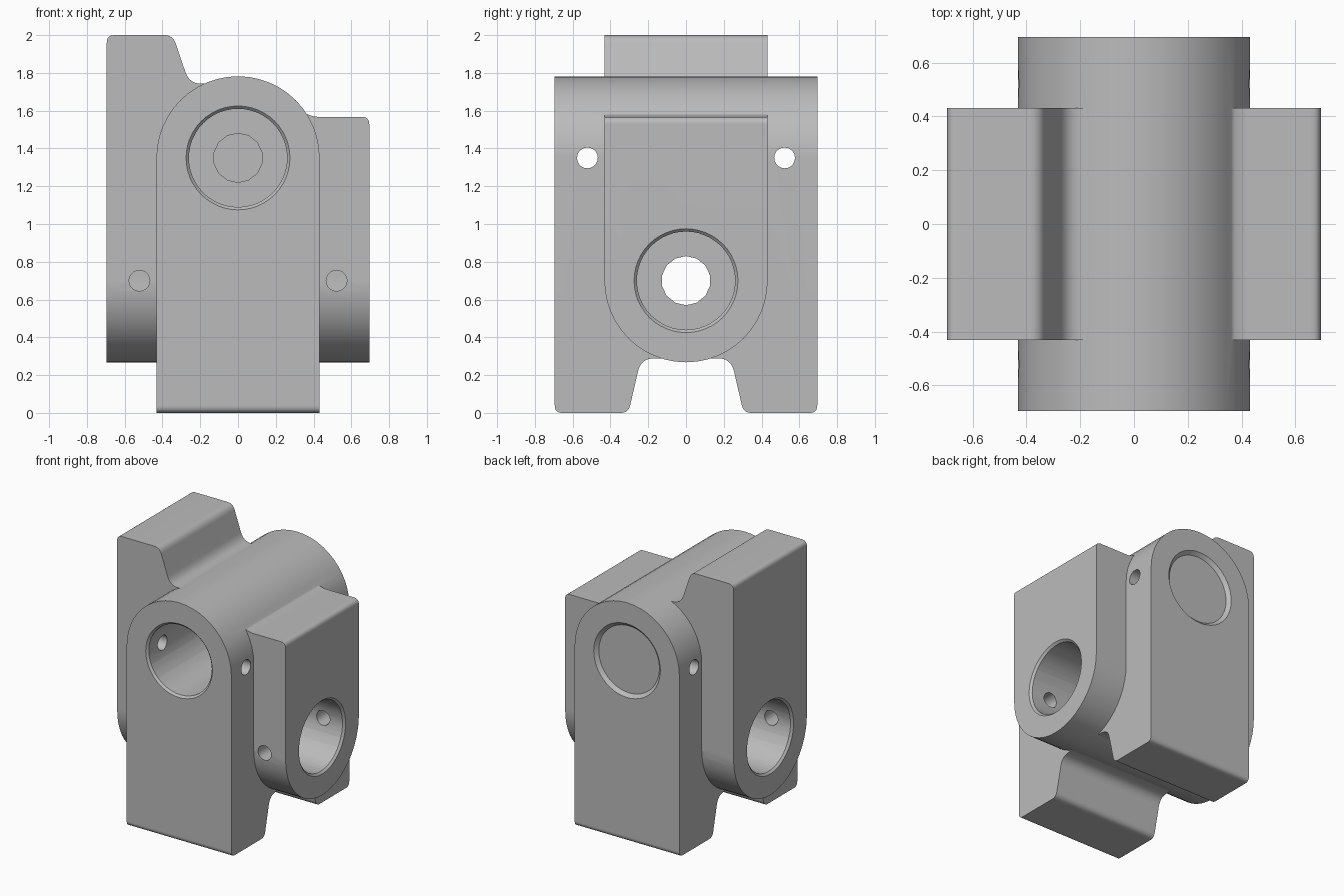
import bpy, bmesh, math
from mathutils import Matrix, Vector

cube = bpy.data.objects.get("Cube")
if cube:
    bpy.data.objects.remove(cube, do_unlink=True)

W, E = 0.432, 0.695          # half width and half length of each body
Z_TOP, Z_LOW = 1.35, 0.70    # heights of the two bore axes

grey = bpy.data.materials.new("plain grey")
grey.use_nodes = True
grey.diffuse_color = (0.5, 0.5, 0.5, 1)
grey.node_tree.nodes["Principled BSDF"].inputs["Base Color"].default_value = (0.5, 0.5, 0.5, 1)


def finish(name, bm):
    bmesh.ops.recalc_face_normals(bm, faces=bm.faces)
    mesh = bpy.data.meshes.new(name)
    bm.to_mesh(mesh)
    bm.free()
    mesh.materials.append(grey)
    ob = bpy.data.objects.new(name, mesh)
    bpy.context.collection.objects.link(ob)
    return ob


def rounded(corners, steps=6):
    """Outline with each (u, z, radius) corner softened."""
    out = []
    for i, (u, z, r) in enumerate(corners):
        p = Vector((u, z))
        if r == 0:
            out.append(p)
            continue
        a = p + (Vector(corners[i - 1][:2]) - p).normalized() * r
        b = p + (Vector(corners[(i + 1) % len(corners)][:2]) - p).normalized() * r
        for k in range(steps + 1):
            t = k / steps
            out.append(a * (1 - t) ** 2 + p * 2 * t * (1 - t) + b * t * t)
    return out


def prism(name, outline, axis, half):
    """Extrude a (u, z) outline along x or y."""
    def place(u, z, d):
        return (d, u, z) if axis == 'X' else (u, d, z)
    bm = bmesh.new()
    face = bm.faces.new([bm.verts.new(place(u, z, -half)) for u, z in outline])
    new = bmesh.ops.extrude_face_region(bm, geom=[face])["geom"]
    verts = [v for v in new if isinstance(v, bmesh.types.BMVert)]
    bmesh.ops.translate(bm, verts=verts, vec=place(0, 0, 2 * half))
    return finish(name, bm)


def arch(center, far, sign, steps=24):
    pts = [(-W, far)]
    for k in range(steps + 1):
        a = math.pi * (1 - k / steps)
        pts.append((W * math.cos(a), center + sign * W * math.sin(a)))
    return pts + [(W, far)]


def cone(name, r1, r2, start, end, direction, at, sides=48):
    """Round cutter from start to end along a direction."""
    d = Vector(direction)
    m = Matrix.Translation(Vector(at) + d * (start + end) / 2) @ d.to_track_quat('Z', 'Y').to_matrix().to_4x4()
    bm = bmesh.new()
    bmesh.ops.create_cone(bm, cap_ends=True, segments=sides, radius1=r1, radius2=r2,
                          depth=end - start, matrix=m)
    return finish(name, bm)


def combine(target, other, operation):
    mod = target.modifiers.new("combine", 'BOOLEAN')
    mod.operation, mod.object, mod.solver = operation, other, 'EXACT'
    bpy.context.view_layer.objects.active = target
    bpy.ops.object.modifier_apply(modifier=mod.name)
    bpy.data.objects.remove(other, do_unlink=True)


# Body along y: arched top, two feet with a gap between them
half_foot = [(0.14, 0.289, 0), (0.238, 0.289, 0.07), (0.305, 0, 0.04), (E, 0, 0.04), (E, 2.4, 0)]
feet = [(-u, z, r) for u, z, r in reversed(half_foot)] + half_foot
block = prism("cross_bore_block", arch(Z_TOP, -0.5, 1), 'Y', 1)
combine(block, prism("feet_limit", rounded(feet), 'X', 1), 'INTERSECT')

# Body along x: arched bottom, tall shoulder on one side and low on the other
shoulders = [(-E, 0.1, 0), (-E, 2, 0.04), (-0.345, 2, 0.045), (-0.255, 1.735, 0.075),
             (-0.12, 1.75, 0), (0.28, 1.66, 0), (0.37, 1.567, 0.06), (E, 1.567, 0.04), (E, 0.1, 0)]
cross = prism("shoulder_body", arch(Z_LOW, 2.5, -1), 'X', 1)
combine(cross, prism("shoulder_limit", rounded(shoulders), 'Y', 1), 'INTERSECT')
combine(block, cross, 'UNION')

# Bores, chamfers, centre passages and pin holes
for axis, side, z in (((0, 1, 0), (1, 0, 0), Z_TOP), ((1, 0, 0), (0, 1, 0), Z_LOW)):
    mid = Vector((0, 0, z))
    for s in (-1, 1):
        d = Vector(axis) * s
        combine(block, cone("bore", 0.26, 0.26, 0.1, 1, d, mid), 'DIFFERENCE')
        combine(block, cone("chamfer", 0.25, 0.30, E - 0.025, E + 0.025, d, mid), 'DIFFERENCE')
        combine(block, cone("pin_hole", 0.055, 0.055, -1, 1, side, mid + d * 0.522, 20), 'DIFFERENCE')
    combine(block, cone("passage", 0.13, 0.13, -0.5, 0.5, axis, mid, 14), 'DIFFERENCE')

# Smooth shading with sharp edges kept
bpy.ops.object.select_all(action='DESELECT')
block.select_set(True)
bpy.context.view_layer.objects.active = block
bpy.ops.object.shade_smooth_by_angle(angle=math.radians(30))
normals = block.modifiers.new("flat_face_normals", 'WEIGHTED_NORMAL')
normals.keep_sharp = True
